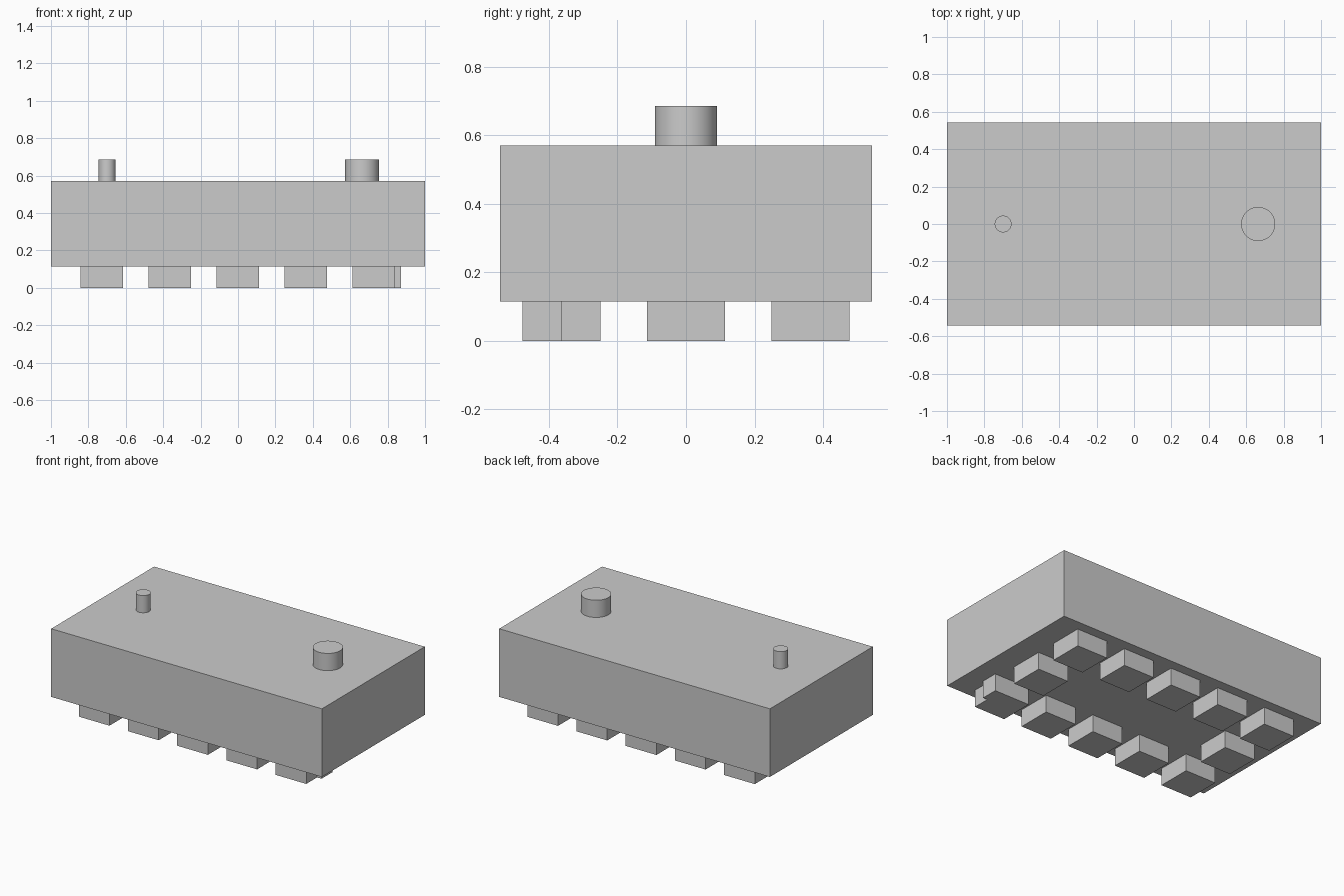
import bpy

if "Cube" in bpy.data.objects:
    bpy.data.objects.remove(bpy.data.objects["Cube"])

BASE, TOP, PEG_TOP = 0.115, 0.57, 0.685


def prism(name, profile, z0, z1):
    """Extrude a counter-clockwise xy outline from z0 to z1."""
    n = len(profile)
    verts = [(x, y, z) for z in (z0, z1) for x, y in profile]
    faces = [tuple(reversed(range(n))), tuple(range(n, 2 * n))]
    faces += [(i, (i + 1) % n, n + (i + 1) % n, n + i) for i in range(n)]
    mesh = bpy.data.meshes.new(name)
    mesh.from_pydata(verts, [], faces)
    obj = bpy.data.objects.new(name, mesh)
    bpy.context.collection.objects.link(obj)
    return obj


def rect(x0, x1, y0, y1):
    return [(x0, y0), (x1, y0), (x1, y1), (x0, y1)]


def peg(name, x, radius):
    bpy.ops.mesh.primitive_cylinder_add(
        vertices=64, radius=radius, depth=PEG_TOP - TOP,
        location=(x, 0, (TOP + PEG_TOP) / 2))
    bpy.context.object.name = name
    bpy.ops.object.shade_smooth_by_angle()


# Main block
prism("body", rect(-1, 1, -0.543, 0.543), BASE, TOP)

# Round pegs on top
peg("small_peg", -0.7, 0.045)
peg("large_peg", 0.664, 0.091)

# Ring of feet around the underside
PITCH, HALF, STEP = 0.3635, 0.1135, 0.033
for i in range(-2, 3):
    for j in range(-1, 2):
        if j == 0 and abs(i) < 2:
            continue
        x, y = i * PITCH - 0.002, j * PITCH
        outline = rect(x - HALF, x + HALF, y - HALF, y + HALF)
        name = f"foot_{i + 3}_{j + 2}"
        # Front right foot: its rear half steps outwards
        if (i, j) == (2, -1):
            right = x + HALF
            outline[2:3] = [(right, y), (right + STEP, y), (right + STEP, y + HALF)]
            name = "stepped_foot"
        prism(name, outline, 0, BASE)
